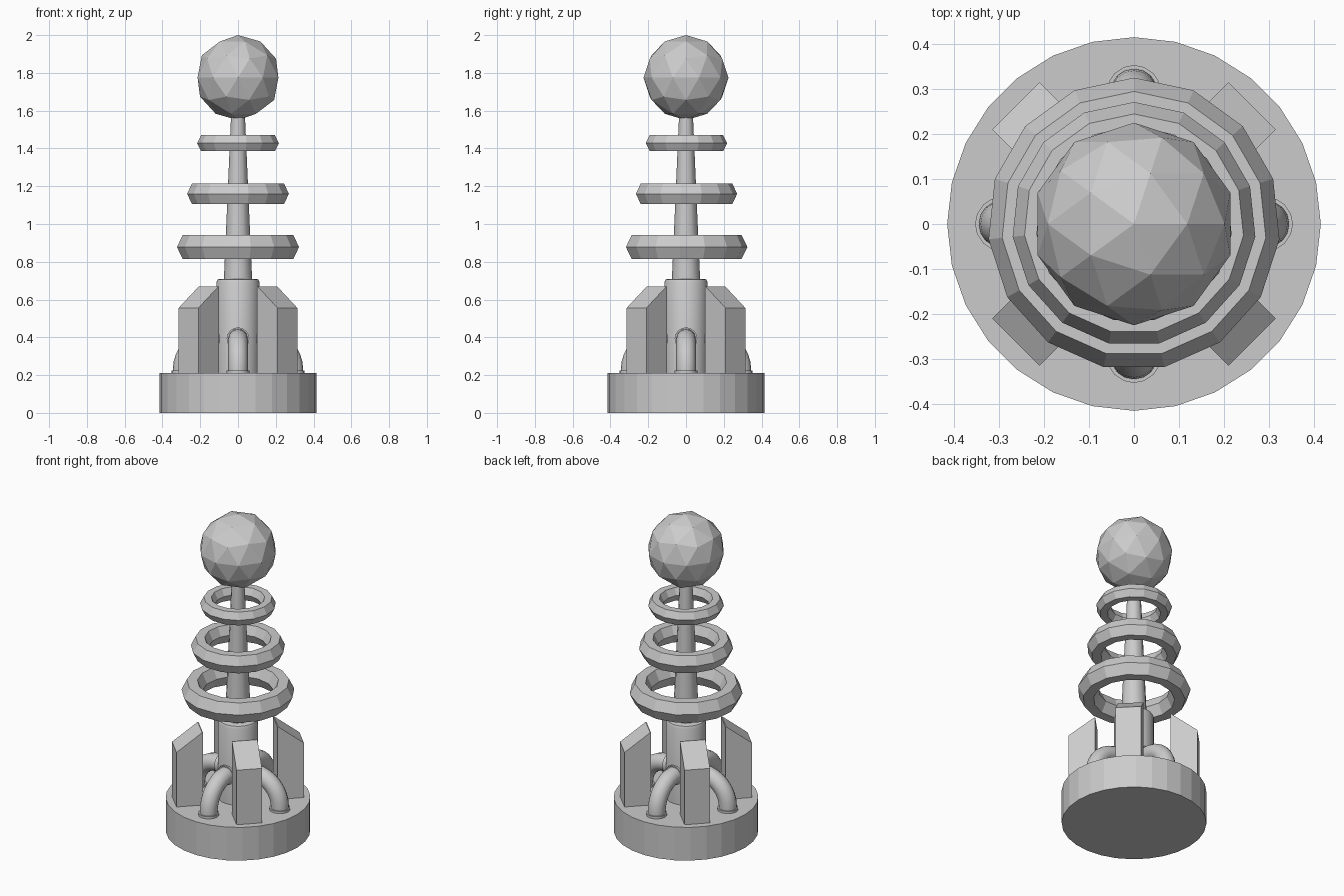
import bpy, bmesh
from math import pi, sin, cos, radians
from mathutils import Matrix, Vector

if "Cube" in bpy.data.objects:
    bpy.data.objects.remove(bpy.data.objects["Cube"])


def make(name, bm, smooth=None):
    bmesh.ops.recalc_face_normals(bm, faces=bm.faces)
    me = bpy.data.meshes.new(name)
    bm.to_mesh(me)
    bm.free()
    ob = bpy.data.objects.new(name, me)
    bpy.context.collection.objects.link(ob)
    if smooth:
        bpy.ops.object.select_all(action='DESELECT')
        ob.select_set(True)
        bpy.context.view_layer.objects.active = ob
        bpy.ops.object.shade_smooth_by_angle(angle=radians(smooth))
    return ob


def loft(bm, rings, closed=False):
    """Skin a list of point loops; cap the ends unless closed."""
    vs = [[bm.verts.new(p) for p in ring] for ring in rings]
    n = len(vs[0])
    pairs = list(zip(vs, vs[1:])) + ([(vs[-1], vs[0])] if closed else [])
    for a, b in pairs:
        for i in range(n):
            j = (i + 1) % n
            bm.faces.new((a[i], a[j], b[j], b[i]))
    if not closed:
        bm.faces.new(vs[0])
        bm.faces.new(vs[-1])


def circle(r, z, n):
    return [(r * cos(pi / 2 + 2 * pi * i / n), r * sin(pi / 2 + 2 * pi * i / n), z)
            for i in range(n)]


def turned(name, profile, n, smooth=None, closed=False):
    bm = bmesh.new()
    loft(bm, [circle(r, z, n) for r, z in profile], closed)
    return make(name, bm, smooth)


# base, central column and tapered mast
turned("base", [(0.415, 0), (0.415, 0.21)], 28)
turned("column", [(0.115, 0.2), (0.115, 0.69), (0.108, 0.706), (0.095, 0.71)], 20, 40)
turned("mast", [(0.075, 0.7), (0.037, 1.57)], 12, 40)

# coil rings with a hexagonal section
for name, outer, a, z, h in (("lower_ring", 0.325, 0.061, 0.878, 0.063),
                             ("middle_ring", 0.271, 0.053, 1.16, 0.055),
                             ("upper_ring", 0.218, 0.043, 1.428, 0.042)):
    R = outer - a
    turned(name, [(R + a, z), (R + a / 2, z + h), (R - a / 2, z + h),
                  (R - a, z), (R - a / 2, z - h), (R + a / 2, z - h)], 15, closed=True)

# faceted ball on top
bm = bmesh.new()
bmesh.ops.create_icosphere(bm, subdivisions=2, radius=0.225,
                           matrix=Matrix.Translation((0, 0, 1.775)))
make("ball", bm)

# pipe path: up out of the base, then a quarter bend into the column
path = [(0.293, 0.2)]
path += [(0.13 + 0.163 * cos(t * pi / 16), 0.23 + 0.163 * sin(t * pi / 16)) for t in range(9)]
path += [(0.08, 0.393)]


def tube(bm, pts, r, n=16):
    rings = []
    for i, p in enumerate(pts):
        a, b = pts[max(i - 1, 0)], pts[min(i + 1, len(pts) - 1)]
        d = Vector((b[0] - a[0], b[1] - a[1])).normalized()
        rings.append([(p[0] + d.y * r * cos(2 * pi * k / n), r * sin(2 * pi * k / n),
                       p[1] - d.x * r * cos(2 * pi * k / n)) for k in range(n)])
    loft(bm, rings)


for i in range(4):
    # wedge-topped fin on each diagonal
    bm = bmesh.new()
    side = [(0.217, 0.2), (0.371, 0.2), (0.371, 0.555), (0.222, 0.668), (0.217, 0.668)]
    loft(bm, [[(x, y, z) for x, z in side] for y in (-0.074, 0.074)])
    bm.transform(Matrix.Rotation(pi / 4 + i * pi / 2, 4, 'Z'))
    make(f"fin_{i + 1}", bm)

    # bent pipe with a collar at each end
    bm = bmesh.new()
    tube(bm, path, 0.052)
    tube(bm, [(0.293, 0.2), (0.293, 0.224)], 0.06)
    tube(bm, [(0.125, 0.393), (0.09, 0.393)], 0.06)
    bm.transform(Matrix.Rotation(i * pi / 2, 4, 'Z'))
    make(f"pipe_{i + 1}", bm, 40)
